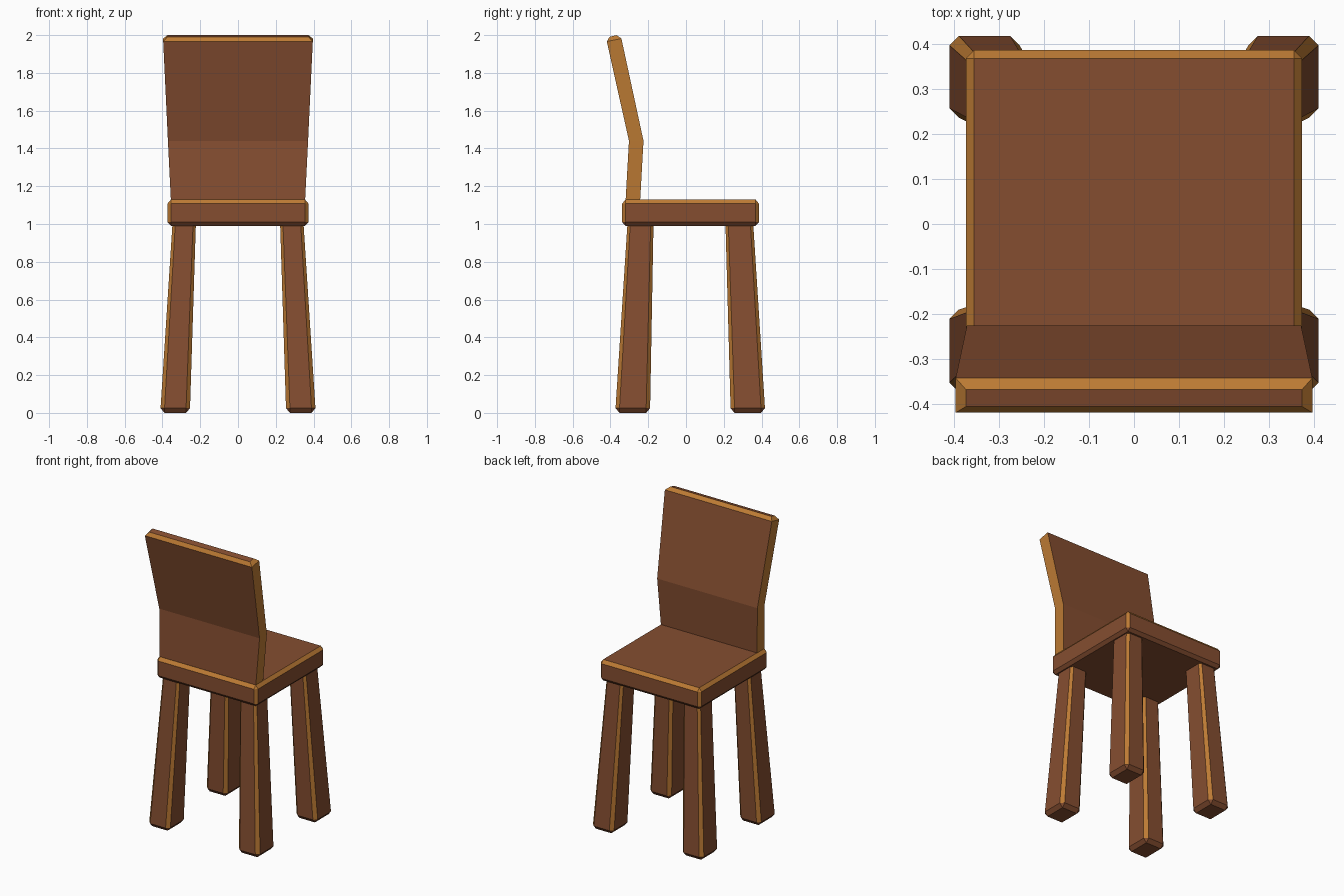
import bpy, bmesh

if "Cube" in bpy.data.objects:
    bpy.data.objects.remove(bpy.data.objects["Cube"])


def material(name, rgb):
    m = bpy.data.materials.new(name)
    m.diffuse_color = (*rgb, 1)
    m.use_nodes = True
    m.node_tree.nodes["Principled BSDF"].inputs["Base Color"].default_value = m.diffuse_color
    return m


BROWN = material("brown wood", (0.235, 0.076, 0.030))
WORN = material("worn orange edge", (0.507, 0.196, 0.034))


def ring(x0, x1, y0, y1, z, c=0.0):
    """Rectangle at height z with its corners cut by c (c = 0 gives plain corners)."""
    return [(x0 + c, y0, z), (x1 - c, y0, z), (x1, y0 + c, z), (x1, y1 - c, z),
            (x1 - c, y1, z), (x0 + c, y1, z), (x0, y1 - c, z), (x0, y0 + c, z)]


def loft(name, rings, is_edge):
    """Skin rings from bottom to top and colour the worn edges by face direction."""
    bm = bmesh.new()
    loops = [[bm.verts.new(p) for p in r] for r in rings]
    n = len(loops[0])
    for a, b in zip(loops, loops[1:]):
        for i in range(n):
            j = (i + 1) % n
            bm.faces.new((a[i], a[j], b[j], b[i]))
    bm.faces.new(loops[0][::-1])
    bm.faces.new(loops[-1])
    bmesh.ops.remove_doubles(bm, verts=bm.verts[:], dist=1e-5)
    bmesh.ops.recalc_face_normals(bm, faces=bm.faces[:])
    for f in bm.faces:
        f.normal_update()
        f.material_index = int(is_edge(f.normal))
    me = bpy.data.meshes.new(name)
    bm.to_mesh(me)
    bm.free()
    me.materials.append(BROWN)
    me.materials.append(WORN)
    ob = bpy.data.objects.new(name, me)
    bpy.context.collection.objects.link(ob)
    return ob


def chamfer(n):
    """Upright corner cuts and upward-facing cuts, but not the underside cuts."""
    return n.z > -0.3 and (0.3 < n.z < 0.95 or (abs(n.x) > 0.3 and abs(n.y) > 0.3))


# Seat: chamfered slab
c = 0.018
outer = (-0.373, 0.373, -0.338, 0.386)
inner = (-0.373 + c, 0.373 - c, -0.338 + c, 0.386 - c)
loft("seat", [ring(*inner, 0.99), ring(*outer, 1.01, c),
              ring(*outer, 1.108, c), ring(*inner, 1.13)], chamfer)

# Legs: splayed, tapered posts; the y spans are (foot, top), x is mirrored
spans = {"front_leg": ((-0.373, -0.19), (-0.31, -0.172)),
         "back_leg": ((0.236, 0.418), (0.209, 0.356))}
for name, (foot, top) in spans.items():
    for side, s in (("right", 1), ("left", -1)):
        fx = sorted((s * 0.254, s * 0.41))
        tx = sorted((s * 0.223, s * 0.347))
        k = 0.021
        loft(f"{name}_{side}",
             [ring(fx[0] + k, fx[1] - k, foot[0] + k, foot[1] - k, 0.0),
              ring(*fx, *foot, 0.025, k),
              ring(*tx, *top, 1.0, 0.015)], chamfer)

# Backrest: bent, widening board with a chamfered top; (half width, y0, z0, y1, z1)
sections = [(0.355, -0.32, 1.12, -0.243, 1.12),
            (0.371, -0.302, 1.44, -0.225, 1.44),
            (0.396, -0.419, 1.966, -0.342, 1.982),
            (0.373, -0.405, 1.991, -0.368, 2.0)]
loft("backrest", [[(-w, y0, z0), (w, y0, z0), (w, y1, z1), (-w, y1, z1)]
                  for w, y0, z0, y1, z1 in sections],
     lambda n: abs(n.x) > 0.5 or 0.35 < n.z < 0.94)
